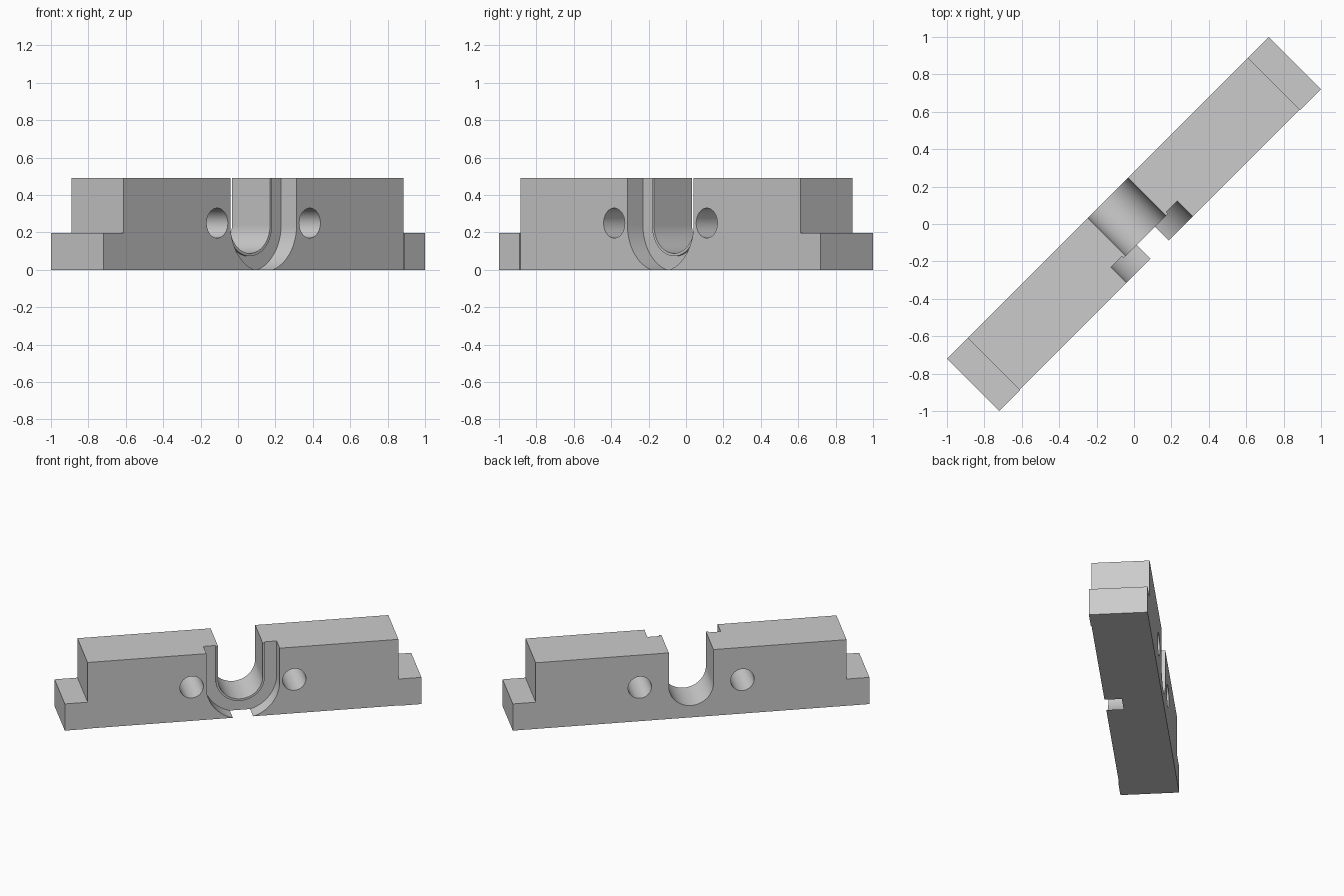
import bpy, bmesh, math

cube = bpy.data.objects.get("Cube")
if cube:
    bpy.data.objects.remove(cube, do_unlink=True)

grey = bpy.data.materials.new("plain grey")
grey.use_nodes = True
grey.diffuse_color = (0.6, 0.6, 0.6, 1)
grey.node_tree.nodes["Principled BSDF"].inputs["Base Color"].default_value = (0.6, 0.6, 0.6, 1)

TOP = 0.49
FRONT, BACK = -0.193, 0.198
CENTRE_Z = 0.24        # height of the channel's round centre


def prism(name, profile, y0, y1):
    """Extrude an (x, z) profile from y0 to y1."""
    bm = bmesh.new()
    face = bm.faces.new([bm.verts.new((x, y0, z)) for x, z in profile])
    new = bmesh.ops.extrude_face_region(bm, geom=[face])["geom"]
    moved = [v for v in new if isinstance(v, bmesh.types.BMVert)]
    bmesh.ops.translate(bm, verts=moved, vec=(0, y1 - y0, 0))
    bmesh.ops.recalc_face_normals(bm, faces=bm.faces)
    mesh = bpy.data.meshes.new(name)
    bm.to_mesh(mesh)
    bm.free()
    mesh.materials.append(grey)
    ob = bpy.data.objects.new(name, mesh)
    bpy.context.collection.objects.link(ob)
    return ob


def rect(x0, x1, z0, z1):
    return [(x0, z0), (x1, z0), (x1, z1), (x0, z1)]


def u_shape(r, top):
    """Open U outline, from its left top to its right top."""
    arc = [math.pi * (1 + i / 40) for i in range(41)]
    return [(-r, top)] + [(r * math.cos(a), CENTRE_Z + r * math.sin(a)) for a in arc] + [(r, top)]


def circle(cx, cz, r):
    return [(cx + r * math.cos(math.tau * i / 48), cz + r * math.sin(math.tau * i / 48))
            for i in range(48)]


def cut(target, cutter):
    cutter.hide_render = True
    mod = target.modifiers.new("cut", "BOOLEAN")
    mod.operation = "DIFFERENCE"
    mod.solver = "EXACT"
    mod.object = cutter
    with bpy.context.temp_override(object=target, active_object=target, selected_objects=[target]):
        bpy.ops.object.modifier_apply(modifier=mod.name)
    bpy.data.objects.remove(cutter, do_unlink=True)


# Main bar with the round-bottomed channel, its wider front recess and two holes
body = prism("bar_body", rect(-1.06, 1.06, 0, TOP), FRONT, BACK)
cut(body, prism("channel_cutter", u_shape(0.152, 1), -0.5, 0.5))
cut(body, prism("recess_cutter", u_shape(0.25, 1), -0.5, -0.076))
for x in (-0.35, 0.35):
    cut(body, prism("hole_cutter", circle(x, 0.25, 0.08), -0.5, 0.5))
parts = [body]

# Thin raised lip around the channel inside the recess
lip = u_shape(0.167, TOP) + u_shape(0.152, TOP)[::-1]
parts.append(prism("channel_lip", lip, -0.09, -0.076))

# Low tabs at both ends, a hair proud of the front face
for name, s in (("left_end_tab", 1), ("right_end_tab", -1)):
    parts.append(prism(name, rect(s * 1.06, s * 1.216, 0, 0.198), -0.198, BACK))

# Turn the bar diagonally and shade the round surfaces smooth
bpy.ops.object.select_all(action="DESELECT")
for ob in parts:
    ob.rotation_euler.z = math.radians(45)
    ob.select_set(True)
bpy.context.view_layer.objects.active = body
bpy.ops.object.transform_apply(location=False, rotation=True, scale=False)
bpy.ops.object.shade_smooth_by_angle(angle=math.radians(30))
